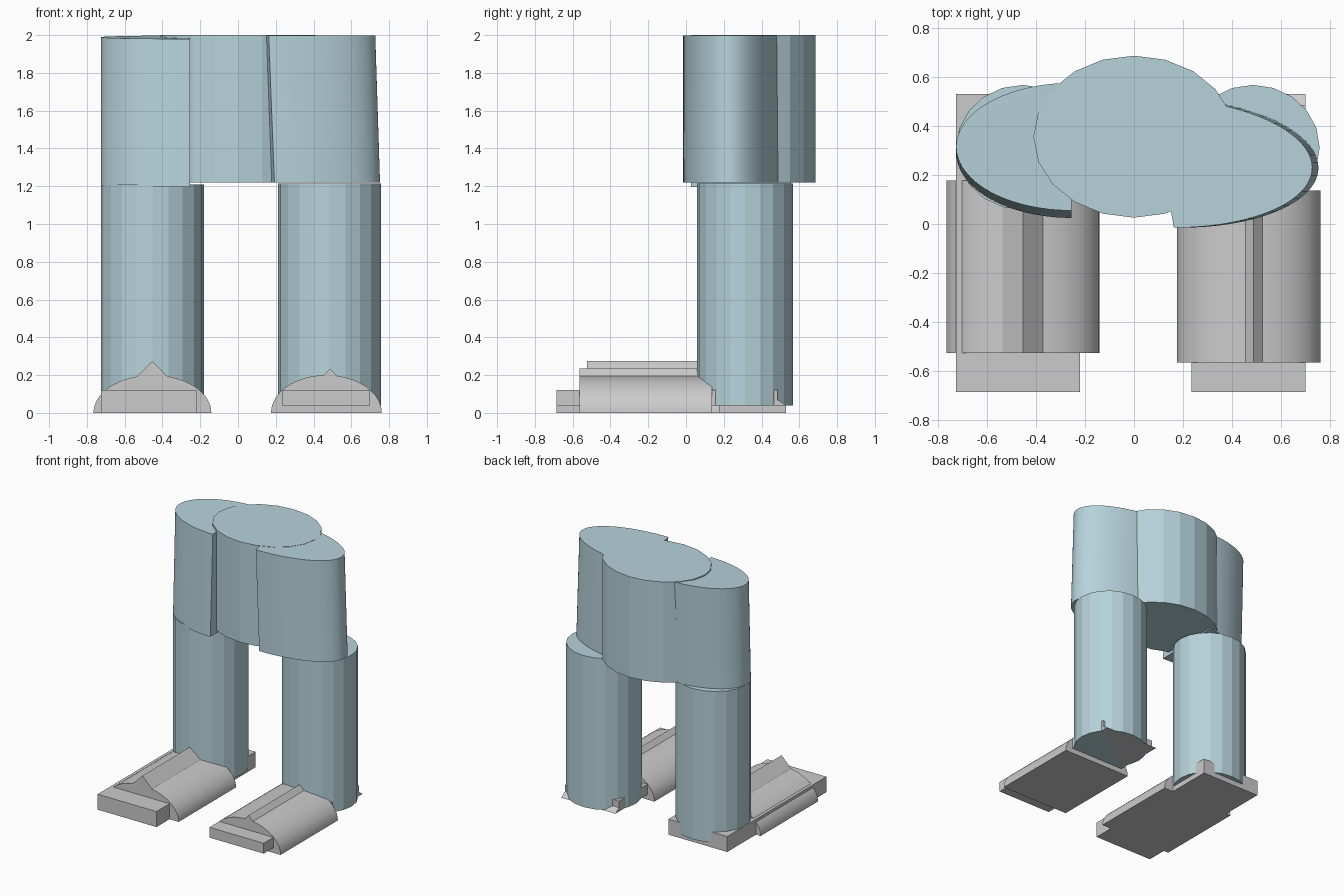
import bpy
from math import sin, cos, pi

if "Cube" in bpy.data.objects:
    bpy.data.objects.remove(bpy.data.objects["Cube"])

cloth = bpy.data.materials.new("blue_grey_cloth")
cloth.diffuse_color = (0.47, 0.65, 0.71, 1)
cloth.use_nodes = True
cloth.node_tree.nodes["Principled BSDF"].inputs["Base Color"].default_value = cloth.diffuse_color


def loft(name, ring_a, ring_b, mat=None, smooth=False):
    """Closed solid between two matching outlines."""
    n = len(ring_a)
    faces = [tuple(reversed(range(n))), tuple(range(n, 2 * n))]
    faces += [(i, (i + 1) % n, n + (i + 1) % n, n + i) for i in range(n)]
    mesh = bpy.data.meshes.new(name)
    mesh.from_pydata(list(ring_a) + list(ring_b), [], faces)
    obj = bpy.data.objects.new(name, mesh)
    bpy.context.collection.objects.link(obj)
    bpy.ops.object.select_all(action='DESELECT')
    bpy.context.view_layer.objects.active = obj
    obj.select_set(True)
    bpy.ops.object.mode_set(mode='EDIT')
    bpy.ops.mesh.select_all(action='SELECT')
    bpy.ops.mesh.normals_make_consistent(inside=False)
    bpy.ops.object.mode_set(mode='OBJECT')
    if mat:
        mesh.materials.append(mat)
    if smooth:
        bpy.ops.object.shade_smooth_by_angle(angle=pi / 6)
    return obj


def column(name, x, y, rx, ry, z0, z1, sides=20):
    ring = [(x + rx * cos(2 * pi * i / sides), y + ry * sin(2 * pi * i / sides))
            for i in range(sides)]
    loft(name, [(*p, z0) for p in ring], [(*p, z1) for p in ring], cloth)


def half_ellipse(x, y, z, a, b, skew=0.0, tilt=0.0, seg=48):
    """Half outline bulging toward sign of a, optionally skewed and tilted."""
    pts = []
    for i in range(seg + 1):
        t = -pi / 2 + pi * i / seg
        dy = b * sin(t)
        pts.append((x + a * cos(t) + skew * dy, y + dy, z + tilt * dy))
    return pts


def along_y(name, profile, y0, y1, smooth=False):
    loft(name, [(x, y0, z) for x, z in profile],
         [(x, y1, z) for x, z in profile], None, smooth)


def along_x(name, profile, x0, x1):
    loft(name, [(x0, y, z) for y, z in profile], [(x1, y, z) for y, z in profile])


# Hips and legs
column("hips", 0, 0.356, 0.41, 0.33, 1.22, 2.0)
column("left_leg", -0.453, 0.312, 0.272, 0.255, 0.04, 1.21)
column("right_leg", 0.485, 0.312, 0.272, 0.255, 0.04, 1.215)

# Side panels of the upper garment, each leaning slightly
loft("left_side_panel",
     half_ellipse(-0.255, 0.29, 1.203, -0.47, 0.265, 0, 0.03),
     half_ellipse(-0.255, 0.315, 1.989, -0.47, 0.26, 0, 0.035), cloth, True)
loft("right_side_panel",
     half_ellipse(0.145, 0.25, 1.22, 0.605, 0.265, -0.18),
     half_ellipse(0.115, 0.25, 1.998, 0.61, 0.265, -0.18), cloth, True)

# Soles: plain block on one side, raised block with a heel lip on the other
along_x("left_sole", [(-0.685, 0), (0.53, 0), (0.53, 0.12), (-0.685, 0.12)],
        -0.725, -0.22)
along_x("right_sole", [(-0.685, 0.04), (0.53, 0.04), (0.485, 0.07),
                       (0.485, 0.12), (-0.685, 0.12)], 0.235, 0.70)

# Rounded shoe uppers with a ridge on top
for side, x, r, y0, y1, rx, half, peak in (
        ("left", -0.453, 0.312, -0.525, 0.178, -0.453, 0.085, 0.275),
        ("right", 0.468, 0.293, -0.565, 0.137, 0.487, 0.042, 0.235)):
    arc = [(x + r * cos(pi * i / 32), 0.2 * sin(pi * i / 32)) for i in range(33)]
    along_y(side + "_shoe_upper", arc, y0, y1, True)
    along_y(side + "_shoe_ridge",
            [(rx - half, 0.19), (rx + half, 0.19), (rx, peak)], y0, y1)
